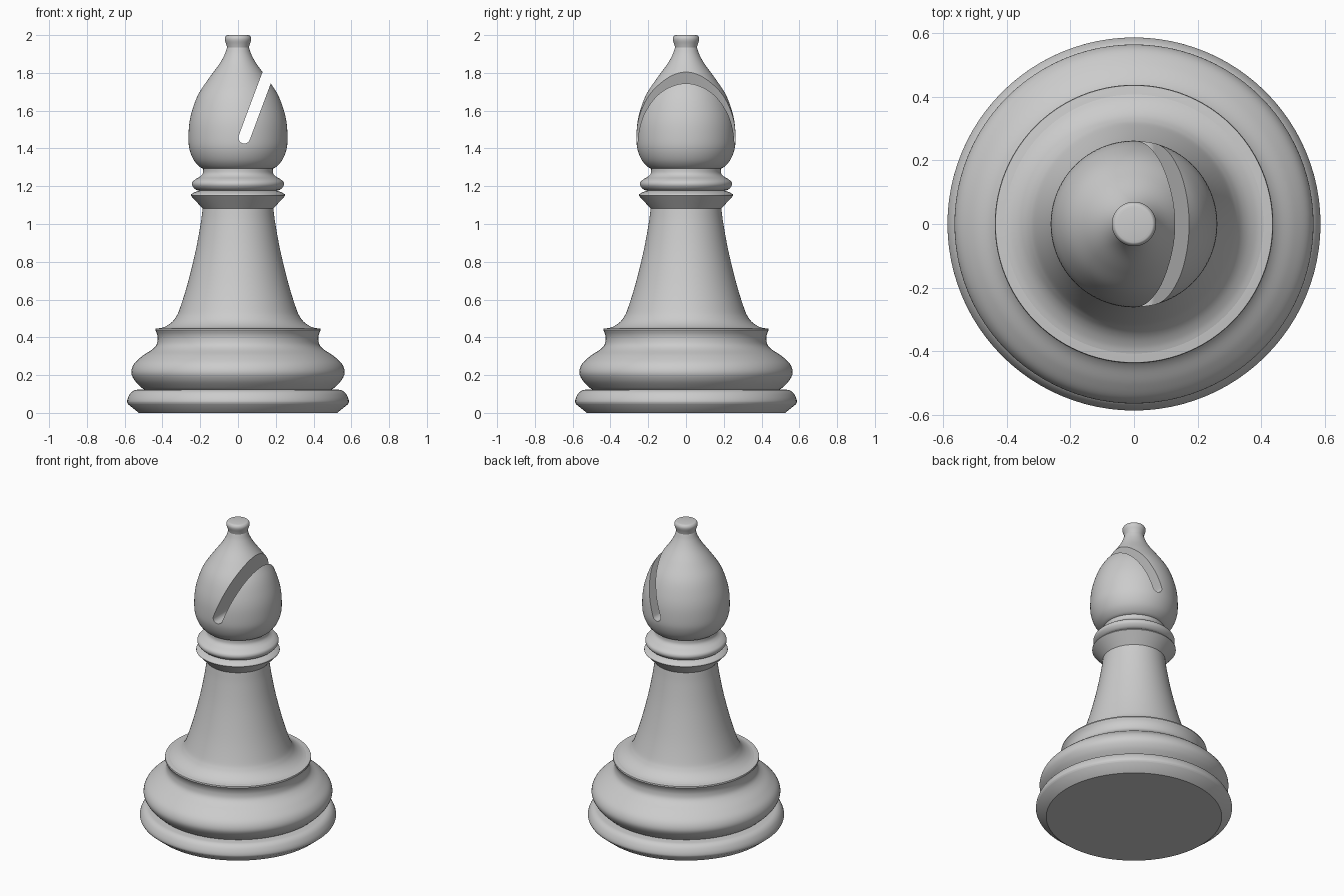
import bpy, bmesh, math
from mathutils import Vector, Matrix

cube = bpy.data.objects.get("Cube")
if cube:
    bpy.data.objects.remove(cube, do_unlink=True)

grey = bpy.data.materials.new("plain_grey")
grey.use_nodes = True
colour = (0.6, 0.6, 0.6, 1)
grey.diffuse_color = colour
grey.node_tree.nodes["Principled BSDF"].inputs["Base Color"].default_value = colour


def smooth_curve(points, steps=6):
    """Catmull-Rom curve through (radius, height) points."""
    p = [Vector(q) for q in points]
    if len(p) < 3:
        return p
    p = [2 * p[0] - p[1]] + p + [2 * p[-1] - p[-2]]
    out = []
    for a, b, c, d in zip(p, p[1:], p[2:], p[3:]):
        for i in range(steps):
            t = i / steps
            out.append(0.5 * (2 * b + (c - a) * t + (2 * a - 5 * b + 4 * c - d) * t ** 2
                              + (3 * b - a - 3 * c + d) * t ** 3))
    return out + [p[-2]]


def make_object(name, bm):
    bmesh.ops.recalc_face_normals(bm, faces=bm.faces)
    mesh = bpy.data.meshes.new(name)
    bm.to_mesh(mesh)
    bm.free()
    mesh.materials.append(grey)
    ob = bpy.data.objects.new(name, mesh)
    bpy.context.collection.objects.link(ob)
    return ob


def select_only(ob):
    bpy.ops.object.select_all(action='DESELECT')
    ob.select_set(True)
    bpy.context.view_layer.objects.active = ob


def turned(name, *sections):
    """Solid of revolution; each section is smooth, with a corner between sections."""
    path = [q for s in sections for q in smooth_curve(s)]
    path = [Vector((0, path[0].y))] + path + [Vector((0, path[-1].y))]
    bm = bmesh.new()
    verts = [bm.verts.new((r, 0, z)) for r, z in path]
    edges = [bm.edges.new(pair) for pair in zip(verts, verts[1:])]
    bmesh.ops.spin(bm, geom=verts + edges, cent=(0, 0, 0), axis=(0, 0, 1),
                   angle=math.tau, steps=96, use_duplicate=False)
    bmesh.ops.remove_doubles(bm, verts=bm.verts, dist=0.0002)
    return make_object(name, bm)


# Foot and stepped base
foot = turned("foot_disc",
              [(0.525, 0), (0.582, 0.046)],
              [(0.582, 0.046), (0.587, 0.06), (0.582, 0.082), (0.568, 0.106),
               (0.548, 0.12), (0.52, 0.124)])
base = turned("base_bulge",
              [(0.49, 0.12), (0.512, 0.135), (0.548, 0.173), (0.565, 0.215),
               (0.55, 0.26), (0.505, 0.302), (0.455, 0.335), (0.432, 0.36),
               (0.425, 0.39), (0.428, 0.415), (0.438, 0.438)],
              [(0.438, 0.438), (0.436, 0.446)],
              [(0.436, 0.446), (0.40, 0.45), (0.34, 0.455)])

# Tapered stem
stem = turned("stem",
              [(0.415, 0.447), (0.385, 0.457), (0.354, 0.477), (0.33, 0.505),
               (0.309, 0.55), (0.268, 0.68), (0.226, 0.85), (0.198, 1.0), (0.186, 1.09)])

# Two collars
lower_collar = turned("lower_collar",
                      [(0.178, 1.072), (0.25, 1.15)],
                      [(0.25, 1.15), (0.247, 1.158), (0.225, 1.17), (0.2, 1.178)])
upper_collar = turned("upper_collar",
                      [(0.2, 1.175), (0.225, 1.183), (0.242, 1.203), (0.241, 1.222),
                       (0.225, 1.237), (0.2, 1.252), (0.186, 1.27), (0.184, 1.3)])

# Head with a slanted slot
head = turned("head",
              [(0.17, 1.288), (0.2, 1.301), (0.232, 1.335), (0.254, 1.385), (0.262, 1.44),
               (0.258, 1.53), (0.24, 1.61), (0.208, 1.69), (0.155, 1.77), (0.1, 1.845),
               (0.072, 1.895), (0.058, 1.935)])

bm = bmesh.new()
half = 0.031
outline = [(half * math.cos(a), half * math.sin(a))
           for a in (math.pi + math.pi * i / 16 for i in range(17))]
outline += [(half, 0.7), (-half, 0.7)]
face = bm.faces.new([bm.verts.new((x, -0.5, z)) for x, z in outline])
extruded = bmesh.ops.extrude_face_region(bm, geom=[face])["geom"]
bmesh.ops.translate(bm, vec=(0, 1, 0),
                    verts=[g for g in extruded if isinstance(g, bmesh.types.BMVert)])
cutter = make_object("slot_cutter", bm)
cutter.matrix_world = Matrix.Translation((0.033, 0, 1.457)) @ Matrix.Rotation(math.radians(20.5), 4, 'Y')
bpy.context.view_layer.update()

select_only(head)
cut = head.modifiers.new("slot", 'BOOLEAN')
cut.operation, cut.solver, cut.object = 'DIFFERENCE', 'EXACT', cutter
bpy.ops.object.modifier_apply(modifier=cut.name)
bpy.data.objects.remove(cutter, do_unlink=True)

# Finial on top
finial = turned("finial",
                [(0.055, 1.925), (0.062, 1.95), (0.069, 1.972), (0.069, 1.986),
                 (0.062, 1.997), (0.052, 2.0)])

for part in (foot, base, stem, lower_collar, upper_collar, head, finial):
    select_only(part)
    bpy.ops.object.shade_smooth_by_angle(angle=math.radians(32))
